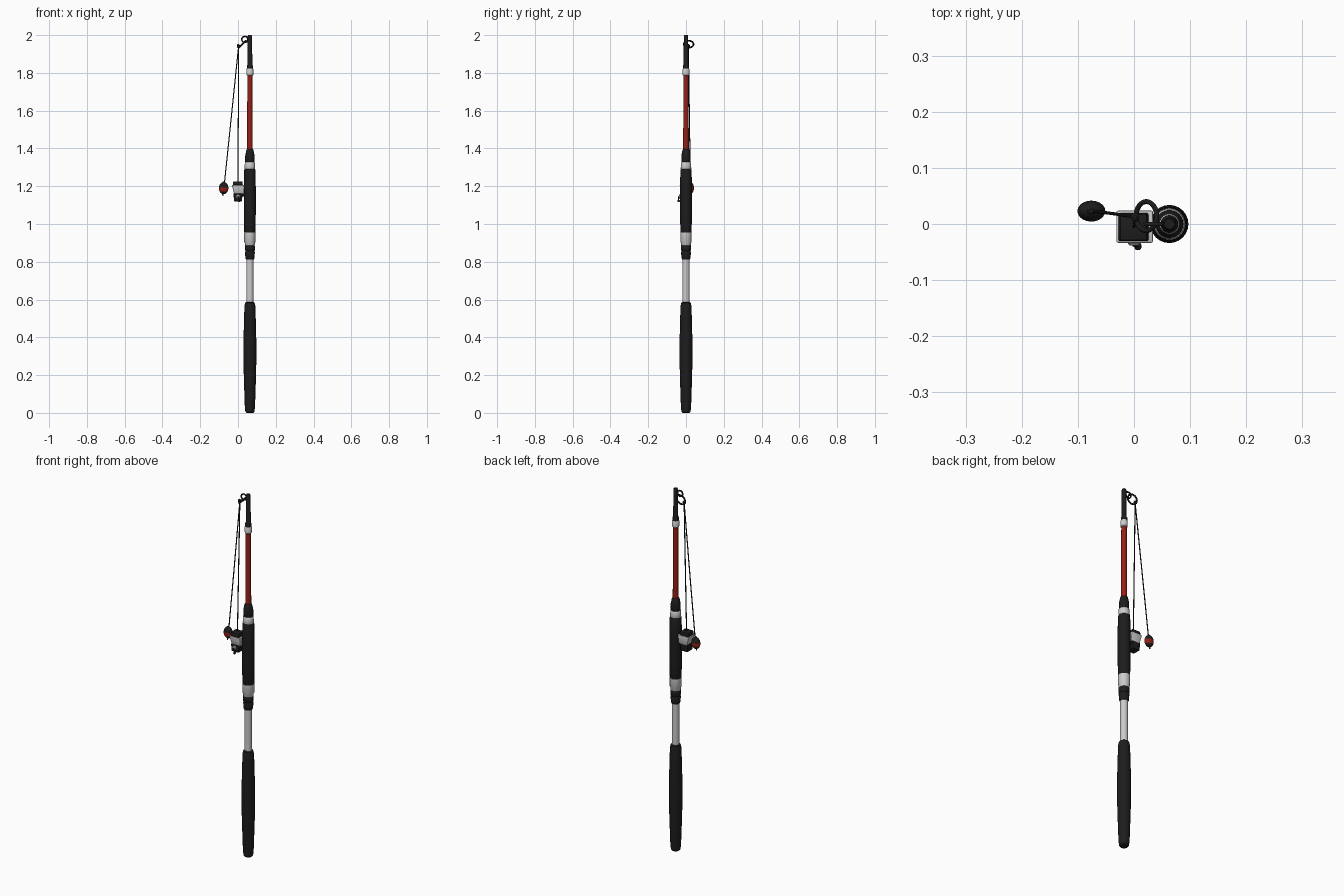
import bpy, bmesh, math
from mathutils import Vector, Matrix

if "Cube" in bpy.data.objects:
    bpy.data.objects.remove(bpy.data.objects["Cube"])

RX = 0.063  # rod axis x


def material(name, col):
    m = bpy.data.materials.new(name)
    m.diffuse_color = (*col, 1)
    m.use_nodes = True
    m.node_tree.nodes["Principled BSDF"].inputs["Base Color"].default_value = m.diffuse_color
    return m


BLACK = material("black", (0.012, 0.012, 0.012))
RED = material("red", (0.30, 0.015, 0.008))
GREY = material("silver", (0.6, 0.6, 0.6))


def finish(name, bm, mat, smooth=True):
    bmesh.ops.recalc_face_normals(bm, faces=bm.faces)
    me = bpy.data.meshes.new(name)
    bm.to_mesh(me)
    bm.free()
    ob = bpy.data.objects.new(name, me)
    bpy.context.collection.objects.link(ob)
    me.materials.append(mat)
    if smooth:
        bpy.ops.object.select_all(action='DESELECT')
        ob.select_set(True)
        bpy.context.view_layer.objects.active = ob
        bpy.ops.object.shade_smooth_by_angle(angle=math.radians(35))
    return ob


def lathe(name, profile, mat, at=(RX, 0, 0), n=24, scale=(1, 1), rot=None):
    """Capped solid of revolution from (radius, z) pairs."""
    bm = bmesh.new()
    rings = [[bm.verts.new((r * scale[0] * math.cos(2 * math.pi * i / n),
                            r * scale[1] * math.sin(2 * math.pi * i / n), z))
              for i in range(n)] for r, z in profile]
    for a, b in zip(rings, rings[1:]):
        for i in range(n):
            bm.faces.new((a[i], a[(i + 1) % n], b[(i + 1) % n], b[i]))
    bm.faces.new(rings[0])
    bm.faces.new(rings[-1])
    if rot:
        bm.transform(rot)
    bm.transform(Matrix.Translation(at))
    return finish(name, bm, mat)


def wire(name, pts, r, mat, cyclic=False):
    """Round tube along points."""
    cu = bpy.data.curves.new(name, 'CURVE')
    cu.dimensions = '3D'
    cu.bevel_depth = r
    cu.bevel_resolution = 2
    cu.use_fill_caps = True
    sp = cu.splines.new('POLY')
    sp.points.add(len(pts) - 1)
    for p, q in zip(sp.points, pts):
        p.co = (*q, 1)
    sp.use_cyclic_u = cyclic
    cu.materials.append(mat)
    ob = bpy.data.objects.new(name, cu)
    bpy.context.collection.objects.link(ob)


def loop(c, u, v, r, n=24):
    c, u, v = Vector(c), Vector(u).normalized(), Vector(v).normalized()
    return [c + r * (math.cos(t) * u + math.sin(t) * v)
            for t in (2 * math.pi * i / n for i in range(n))]


def frustum(name, lo, hi, z0, z1, mat, bevel=0.003):
    """Box with different bottom and top rectangles (x0, x1, y0, y1)."""
    bm = bmesh.new()
    vs = [[bm.verts.new((x, y, z)) for x, y in
           ((q[0], q[2]), (q[1], q[2]), (q[1], q[3]), (q[0], q[3]))]
          for q, z in ((lo, z0), (hi, z1))]
    bm.faces.new(vs[0])
    bm.faces.new(vs[1])
    for i in range(4):
        j = (i + 1) % 4
        bm.faces.new((vs[0][i], vs[0][j], vs[1][j], vs[1][i]))
    bmesh.ops.bevel(bm, geom=bm.edges[:], offset=bevel, segments=2,
                    affect='EDGES', profile=0.5)
    return finish(name, bm, mat)


# Rod sections, bottom to top
lathe("handle_grip", [(0.018, 0), (0.024, 0.006), (0.027, 0.03), (0.032, 0.18), (0.034, 0.27),
                      (0.034, 0.38), (0.031, 0.5), (0.029, 0.565), (0.025, 0.583), (0.019, 0.587)], BLACK)
lathe("lower_shaft", [(0.019, 0.58), (0.019, 0.82)], GREY)
lathe("lower_collar", [(0.021, 0.813), (0.024, 0.82), (0.026, 0.85), (0.023, 0.856),
                       (0.027, 0.862), (0.027, 0.882), (0.022, 0.89)], BLACK)
lathe("lower_ferrule", [(0.024, 0.885), (0.027, 0.89), (0.027, 0.9), (0.030, 0.906),
                        (0.030, 0.955), (0.027, 0.957)], GREY)
lathe("reel_seat", [(0.028, 0.953), (0.030, 0.958), (0.031, 1.05), (0.031, 1.2), (0.030, 1.285),
                    (0.027, 1.291)], BLACK)
lathe("upper_ferrule", [(0.026, 1.288), (0.028, 1.292), (0.027, 1.324), (0.024, 1.328)], GREY)
lathe("upper_collar", [(0.022, 1.324), (0.025, 1.33), (0.025, 1.362), (0.019, 1.392),
                       (0.014, 1.397)], BLACK)
lathe("red_shaft", [(0.015, 1.39), (0.0135, 1.79)], RED)
lathe("tip_ferrule", [(0.014, 1.785), (0.018, 1.79), (0.018, 1.82), (0.014, 1.826)], GREY)
lathe("tip_shaft", [(0.016, 1.822), (0.016, 1.838), (0.013, 1.845), (0.0115, 1.995), (0.009, 2.0)], BLACK, n=16)

# Line guide: large slanted ring plus small mounting ring
wire("line_guide_ring", loop((0.022, 0.014, 1.952), (0.7, 0, 0.7), (0, 1, 0), 0.026), 0.0045, BLACK, True)
wire("guide_mount_ring", loop((0.036, 0, 1.977), (1, 0, 0), (0, 0, 1), 0.016), 0.004, BLACK, True)
wire("guide_stem", [(0.05, 0, 1.972), (RX, 0, 1.965)], 0.005, BLACK)

# Fishing line with knot
wire("line_to_reel", [(0.0, -0.005, 1.215), (0.003, 0.012, 1.94)], 0.0028, BLACK)
wire("line_to_bobber", [(0.003, 0.012, 1.94), (-0.034, 0.018, 1.58), (-0.072, 0.023, 1.215)], 0.0028, BLACK)
lathe("line_knot", [(0.003, -0.01), (0.008, -0.005), (0.008, 0.005), (0.003, 0.01)], BLACK,
      at=(0.002, 0.012, 1.942), n=12)

# Bobber: black caps around a red band
def egg(t0, t1, k=8):
    return [(0.0245 * math.cos(t) + 0.0005, 0.032 * math.sin(t))
            for t in (math.radians(t0 + (t1 - t0) * i / k) for i in range(k + 1))]


BOB = (-0.076, 0.023, 1.19)
for nm, a, b, m in (("bobber_bottom", -88, -35, BLACK), ("bobber_band", -35, 8, RED),
                    ("bobber_top", 8, 88, BLACK)):
    lathe(nm, egg(a, b), m, at=BOB, n=20, scale=(1, 0.75))
lathe("bobber_cap", [(0.010, 0), (0.007, 0.010), (0.004, 0.013)], BLACK, at=(-0.076, 0.023, 1.212), n=12)
lathe("bobber_tip", [(0.003, 0), (0.004, 0.015)], RED, at=(-0.08, 0.023, 1.149), n=12)

# Reel: black lid, silver tapered housing, black gearbox
frustum("reel_lid", (-0.028, 0.026, -0.031, 0.020), (-0.025, 0.023, -0.029, 0.018), 1.203, 1.226, BLACK)
frustum("reel_housing", (-0.020, 0.032, -0.026, 0.020), (-0.032, 0.034, -0.034, 0.024), 1.158, 1.206, GREY)
frustum("reel_gearbox", (-0.021, 0.021, -0.026, 0.018), (-0.024, 0.024, -0.029, 0.020), 1.120, 1.161, BLACK)
frustum("reel_foot", (0.015, 0.05, -0.010, 0.010), (0.015, 0.05, -0.010, 0.010), 1.145, 1.20, BLACK)

# Crank on the front of the reel
FWD = Matrix.Rotation(math.radians(90), 4, 'X')
lathe("crank_hub", [(0.011, 0), (0.011, 0.009), (0.008, 0.012)], GREY, at=(0, -0.026, 1.146), n=16, rot=FWD)
wire("crank_arm", [(0, -0.038, 1.148), (0.006, -0.039, 1.125)], 0.003, BLACK)
lathe("crank_knob", [(0.004, 0), (0.006, 0.004), (0.006, 0.010), (0.004, 0.013)], BLACK,
      at=(0.007, -0.033, 1.122), n=12, rot=FWD)
